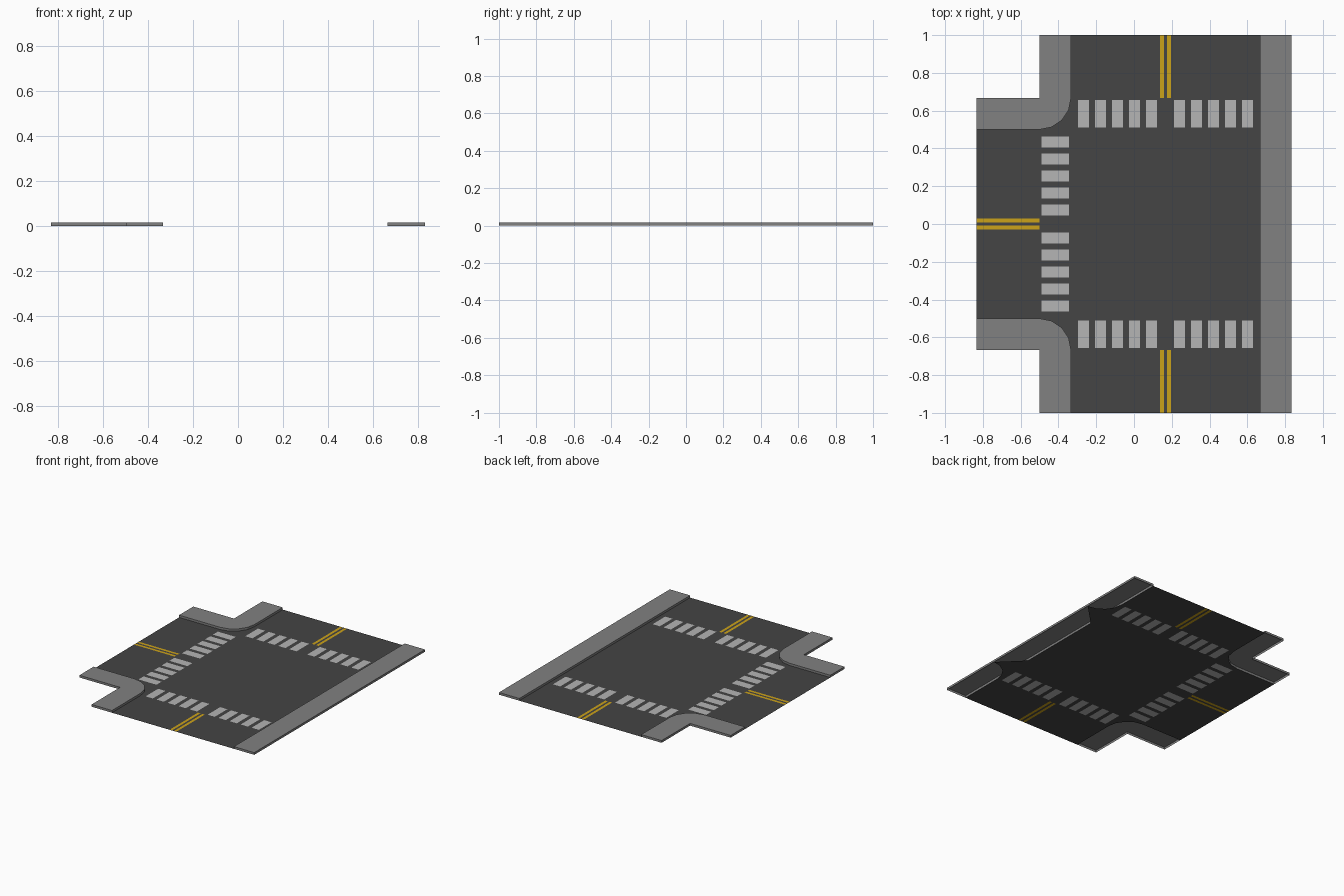
import bpy, bmesh
from math import sin, cos, pi
from mathutils import Matrix, Vector

if "Cube" in bpy.data.objects:
    bpy.data.objects.remove(bpy.data.objects["Cube"])

T = 1 / 6          # sidewalk width and corner radius
H = 1 / 60         # kerb height
CENTRE = Matrix.Translation((T, 0, 0))   # middle of the crossing
road, stripes, lines = bmesh.new(), bmesh.new(), bmesh.new()


def face(bm, pts, rot=0):
    """Flat upward-facing polygon, turned about the crossing centre."""
    m = CENTRE @ Matrix.Rotation(rot, 4, 'Z')
    f = bm.faces.new([bm.verts.new(m @ Vector((x, y, 0))) for x, y in pts])
    f.normal_update()
    if f.normal.z < 0:
        f.normal_flip()


def rect(bm, x0, x1, y0, y1, rot=0):
    face(bm, [(x0, y0), (x1, y0), (x1, y1), (x0, y1)], rot)


def marked_panel(bm, spans, y0, y1, m0, m1, rot):
    """Road panel with painted bars inlaid between m0 and m1."""
    spans = sorted(spans + [(-b, -a) for a, b in spans])
    if m0 > y0:
        rect(road, -.5, .5, y0, m0, rot)
    if m1 < y1:
        rect(road, -.5, .5, m1, y1, rot)
    x = -.5
    for a, b in spans:
        rect(road, x, a, m0, m1, rot)
        rect(bm, a, b, m0, m1, rot)
        x = b
    rect(road, x, .5, m0, m1, rot)


def arc(cx, cy, sx, sy, n=4):
    """Quarter arc from (cx, cy + sy*T) to (cx + sx*T, cy)."""
    return [(cx + sx * T * sin(i * pi / 2 / n), cy + sy * T * cos(i * pi / 2 / n))
            for i in range(n + 1)]


def finish(name, bm, colour):
    bmesh.ops.remove_doubles(bm, verts=bm.verts, dist=1e-5)
    me = bpy.data.meshes.new(name)
    bm.to_mesh(me)
    bm.free()
    mat = bpy.data.materials.new(name)
    mat.diffuse_color = (*colour, 1)
    mat.use_nodes = True
    mat.node_tree.nodes["Principled BSDF"].inputs["Base Color"].default_value = mat.diffuse_color
    me.materials.append(mat)
    bpy.context.collection.objects.link(bpy.data.objects.new(name, me))


def sidewalk(name, pts):
    """Raised slab, open underneath."""
    area = sum(a[0] * b[1] - b[0] * a[1] for a, b in zip(pts, pts[1:] + pts[:1]))
    if area < 0:
        pts = pts[::-1]
    bm = bmesh.new()
    top = [bm.verts.new((x + T, y, H)) for x, y in pts]
    low = [bm.verts.new((x + T, y, 0)) for x, y in pts]
    bm.faces.new(top)
    for i in range(len(pts)):
        j = (i + 1) % len(pts)
        bm.faces.new((low[i], low[j], top[j], top[i]))
    finish(name, bm, (.22, .22, .22))


# Road: centre square and three arms with crosswalk and double centre line
rect(road, -.5, .5, -.5, .5)
bars = [(.044 + .0903 * k, .103 + .0903 * k) for k in range(5)]
for rot in (0, pi / 2, pi):
    marked_panel(stripes, bars, .5, .5 + T, .51, .657, rot)
    marked_panel(lines, [(.008, .028)], .5 + T, 1, .5 + T, 1, rot)

# Road corner fillets, plus the hidden wedges under the straight sidewalk
for sx in (-1, 1):
    for sy in (-1, 1):
        curve = arc(sx * (.5 + T), sy * (.5 + T), -sx, -sy)
        for a, b in zip(curve, curve[1:]):
            face(road, [(sx * .5, sy * .5), a, b])
for sy in (-1, 1):
    face(road, [(.5, sy * .5), (.5 + T, sy * .5), (.5, sy * (.5 - T))])

finish("road_surface", road, (.058, .058, .058))
finish("crosswalk_stripes", stripes, (.46, .46, .46))
finish("centre_lines", lines, (.6, .36, .01))

# Sidewalks: one straight side and two mirrored rounded corners
e = .5 + T
sidewalk("straight_sidewalk", [(.5, -1), (e, -1), (e, 1), (.5, 1)])
corner = [(-.5, 1), (-e, 1), (-e, e), (-1, e), (-1, .5)] + arc(-e, e, 1, -1)
sidewalk("back_corner_sidewalk", corner)
sidewalk("front_corner_sidewalk", [(x, -y) for x, y in corner])
